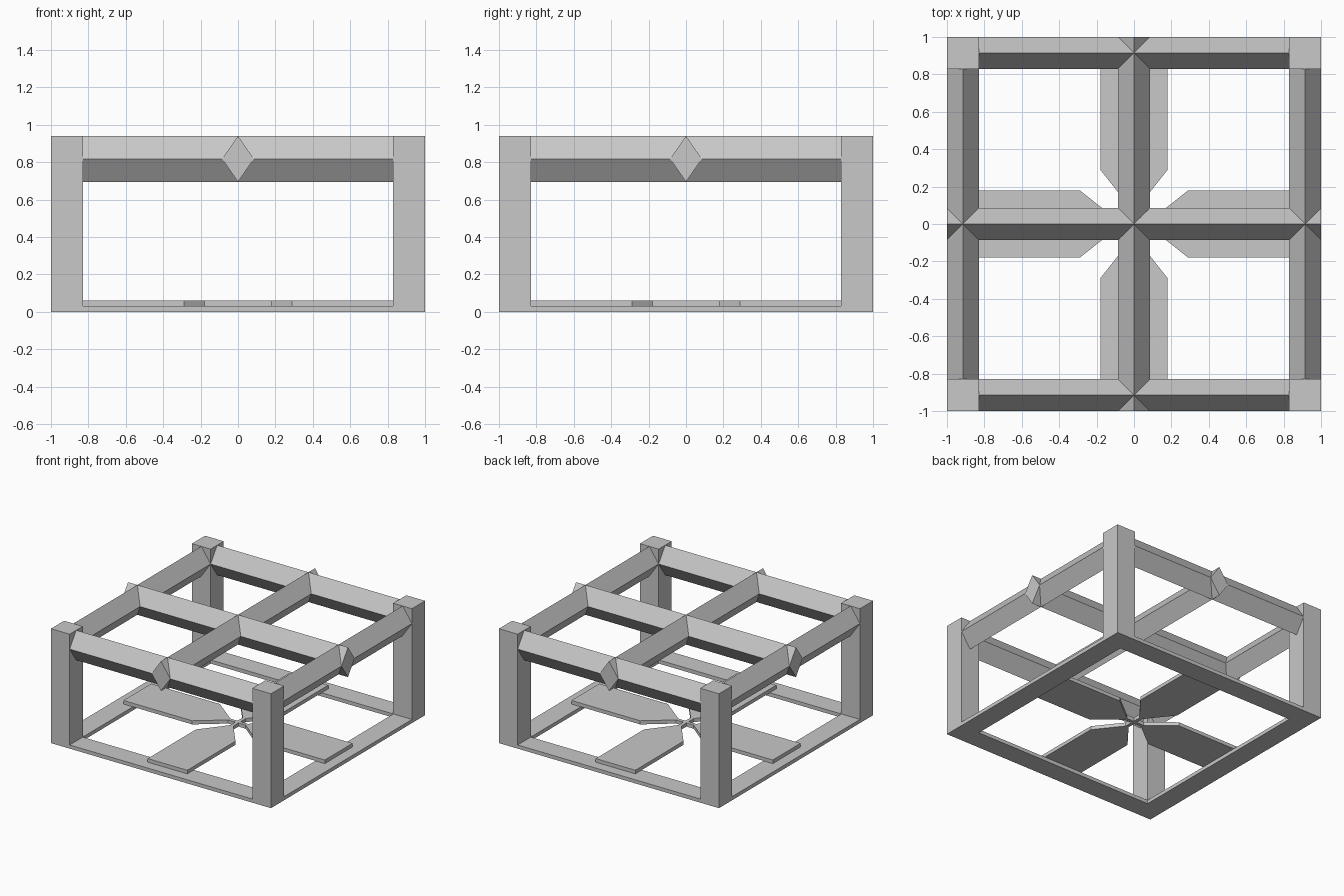
import bpy
import math
from mathutils import Matrix, Vector

old = bpy.data.objects.get("Cube")
if old:
    bpy.data.objects.remove(old, do_unlink=True)

OUT, INN = 1.0, 0.83          # outer and inner edge of the frame
MID = (OUT + INN) / 2         # centre line of posts and edge beams
HALF = (OUT - INN) / 2
TOP, LOW = 0.94, 0.695        # top and bottom of the beams
SLAB = 0.03                   # thickness of base and blades

grey = bpy.data.materials.new("plain grey")
grey.diffuse_color = (0.58, 0.58, 0.58, 1)
grey.use_nodes = True
grey.node_tree.nodes["Principled BSDF"].inputs["Base Color"].default_value = grey.diffuse_color


def prism(name, profile, direction, matrix=Matrix()):
    """Extrude a flat profile along a direction and close both ends."""
    n = len(profile)
    base = [Vector(p) for p in profile]
    verts = [matrix @ p for p in base] + [matrix @ (p + Vector(direction)) for p in base]
    faces = [tuple(reversed(range(n))), tuple(range(n, 2 * n))]
    faces += [(i, (i + 1) % n, n + (i + 1) % n, n + i) for i in range(n)]
    mesh = bpy.data.meshes.new(name)
    mesh.from_pydata(verts, [], faces)
    mesh.materials.append(grey)
    obj = bpy.data.objects.new(name, mesh)
    bpy.context.collection.objects.link(obj)
    return obj


def turn(quarter):
    return Matrix.Rotation(quarter * math.pi / 2, 4, 'Z')


# Base frame: four mitred flat rails
for q in range(4):
    rail = [(-OUT, -OUT, 0), (OUT, -OUT, 0), (INN, -INN, 0), (-INN, -INN, 0)]
    prism("base_rail", rail, (0, 0, SLAB), turn(q))

# Corner posts
for q in range(4):
    square = [(INN, INN, 0), (OUT, INN, 0), (OUT, OUT, 0), (INN, OUT, 0)]
    prism("corner_post", square, (0, 0, TOP), turn(q))

# Diamond beams: edges run between the posts, middle ones to the outer faces
for q in range(2):
    for y, reach in ((-MID, INN), (0, OUT), (MID, INN)):
        diamond = [(-reach, y, LOW), (-reach, y + HALF, (TOP + LOW) / 2),
                   (-reach, y, TOP), (-reach, y - HALF, (TOP + LOW) / 2)]
        diamond.reverse()
        name = "middle_beam" if y == 0 else "edge_beam"
        beam = prism(name, diamond, (2 * reach, 0, 0), turn(q))
        beam.data.flip_normals()

# Flat blades resting on the base and narrowing to the centre
side = [(0, 0.014), (0.08, 0.014), (0.29, 0.18), (MID, 0.18)]
outline = [(x, -y, SLAB) for x, y in side] + [(x, y, SLAB) for x, y in reversed(side)]
for q in range(4):
    prism("blade", outline, (0, 0, SLAB), turn(q))
